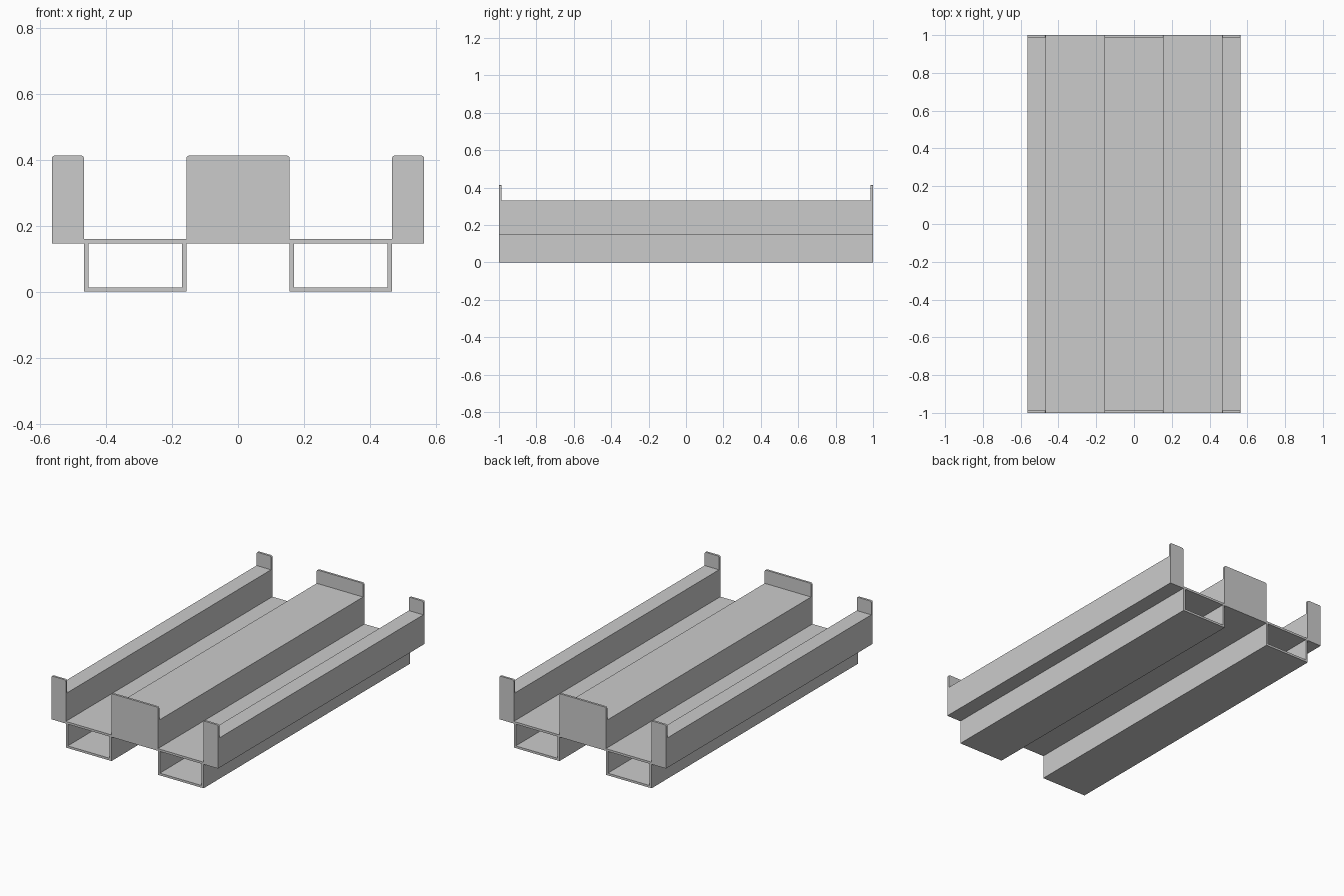
import bpy, bmesh, math

if "Cube" in bpy.data.objects:
    bpy.data.objects.remove(bpy.data.objects["Cube"])

WALL = 0.0135               # sheet thickness
X1, X2, X3 = 0.157, 0.467, 0.565
Z_TUBE, Z_BASE, Z_DECK, Z_TOP = 0.16, 0.147, 0.33, 0.413


def finish(name, bm):
    bmesh.ops.recalc_face_normals(bm, faces=bm.faces[:])
    me = bpy.data.meshes.new(name)
    bm.to_mesh(me)
    bm.free()
    ob = bpy.data.objects.new(name, me)
    bpy.context.collection.objects.link(ob)
    return ob


def extrude_profile(name, pts, y0, y1):
    """Extrude a closed x/z outline along y."""
    bm = bmesh.new()
    face = bm.faces.new([bm.verts.new((x, y0, z)) for x, z in pts])
    new = bmesh.ops.extrude_face_region(bm, geom=[face])["geom"]
    verts = [g for g in new if isinstance(g, bmesh.types.BMVert)]
    bmesh.ops.translate(bm, verts=verts, vec=(0, y1 - y0, 0))
    return finish(name, bm)


def rect(x0, x1, z0, z1):
    return [(x0, z0), (x1, z0), (x1, z1), (x0, z1)]


def plate_outline(x0, x1, r=0.009, n=4):
    """Upright plate with small rounded top corners."""
    pts = [(x0, Z_BASE), (x1, Z_BASE)]
    for cx, start in ((x1 - r, 0), (x0 + r, 90)):
        for i in range(n + 1):
            a = math.radians(start + 90 * i / n)
            pts.append((cx + r * math.cos(a), Z_TOP - r + r * math.sin(a)))
    return pts


def tube(name, x0, x1, z0, z1):
    """Rectangular tube, open at both ends."""
    bm = bmesh.new()
    loops = [[bm.verts.new((x, y, z)) for x, z in pts]
             for y in (-1, 1)
             for pts in (rect(x0, x1, z0, z1),
                         rect(x0 + WALL, x1 - WALL, z0 + WALL, z1 - WALL))]
    out0, in0, out1, in1 = loops
    for a, b in ((out0, in0), (out1, in1), (out0, out1), (in0, in1)):
        for i in range(4):
            j = (i + 1) % 4
            bm.faces.new((a[i], a[j], b[j], b[i]))
    return finish(name, bm)


# Fork tubes, left and right
tube("left_fork_tube", -X2, -X1, 0, Z_TUBE)
tube("right_fork_tube", X1, X2, 0, Z_TUBE)

# Deck beams with raised end plates
for side, x0, x1 in (("left", -X3, -X2), ("center", -X1, X1), ("right", X2, X3)):
    extrude_profile(side + "_beam", rect(x0, x1, Z_BASE, Z_DECK), -1 + WALL, 1 - WALL)
    extrude_profile(side + "_front_plate", plate_outline(x0, x1), -1, -1 + WALL)
    extrude_profile(side + "_back_plate", plate_outline(x0, x1), 1 - WALL, 1)
